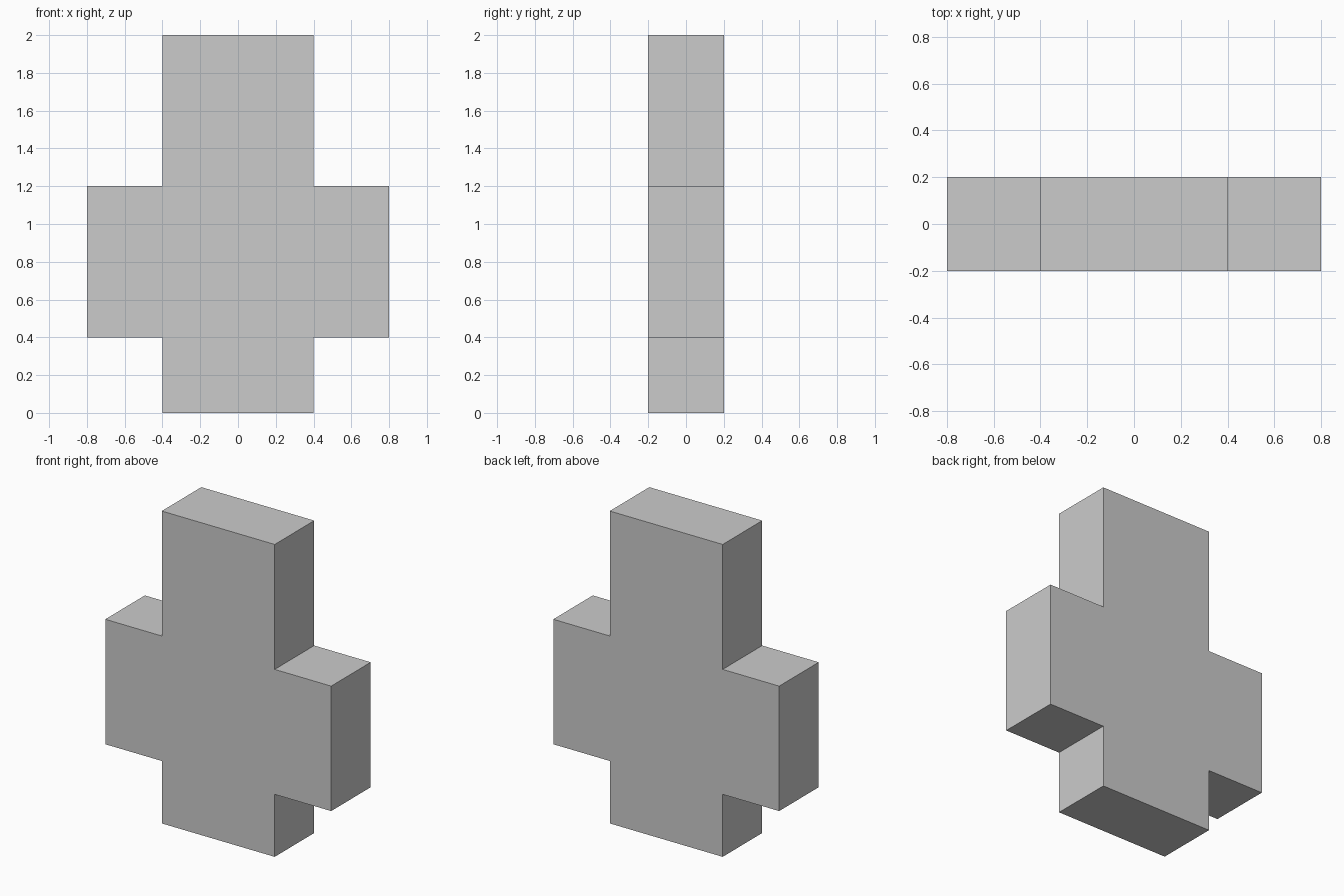
import bpy
import bmesh

default_cube = bpy.data.objects.get("Cube")
if default_cube:
    bpy.data.objects.remove(default_cube, do_unlink=True)

# Plain grey material
GREY = (0.6, 0.6, 0.6, 1.0)
grey = bpy.data.materials.new("light_grey")
grey.use_nodes = True
grey.diffuse_color = GREY
grey.node_tree.nodes["Principled BSDF"].inputs["Base Color"].default_value = GREY

# Right half of the cross outline, bottom to top, mirrored for the left half
half = [(0.4, 0), (0.4, 0.4), (0.8, 0.4), (0.8, 1.2), (0.4, 1.2), (0.4, 2)]
outline = half + [(-x, z) for x, z in reversed(half)]
DEPTH = 0.4

# Cross-shaped slab: front face extruded backwards
bm = bmesh.new()
front = bm.faces.new([bm.verts.new((x, -DEPTH / 2, z)) for x, z in outline])
extruded = bmesh.ops.extrude_face_region(bm, geom=[front], use_keep_orig=True)
back_verts = [v for v in extruded["geom"] if isinstance(v, bmesh.types.BMVert)]
bmesh.ops.translate(bm, verts=back_verts, vec=(0, DEPTH, 0))
bmesh.ops.recalc_face_normals(bm, faces=bm.faces)

mesh = bpy.data.meshes.new("cross_slab")
bm.to_mesh(mesh)
bm.free()
mesh.materials.append(grey)
slab = bpy.data.objects.new("cross_slab", mesh)
bpy.context.collection.objects.link(slab)
